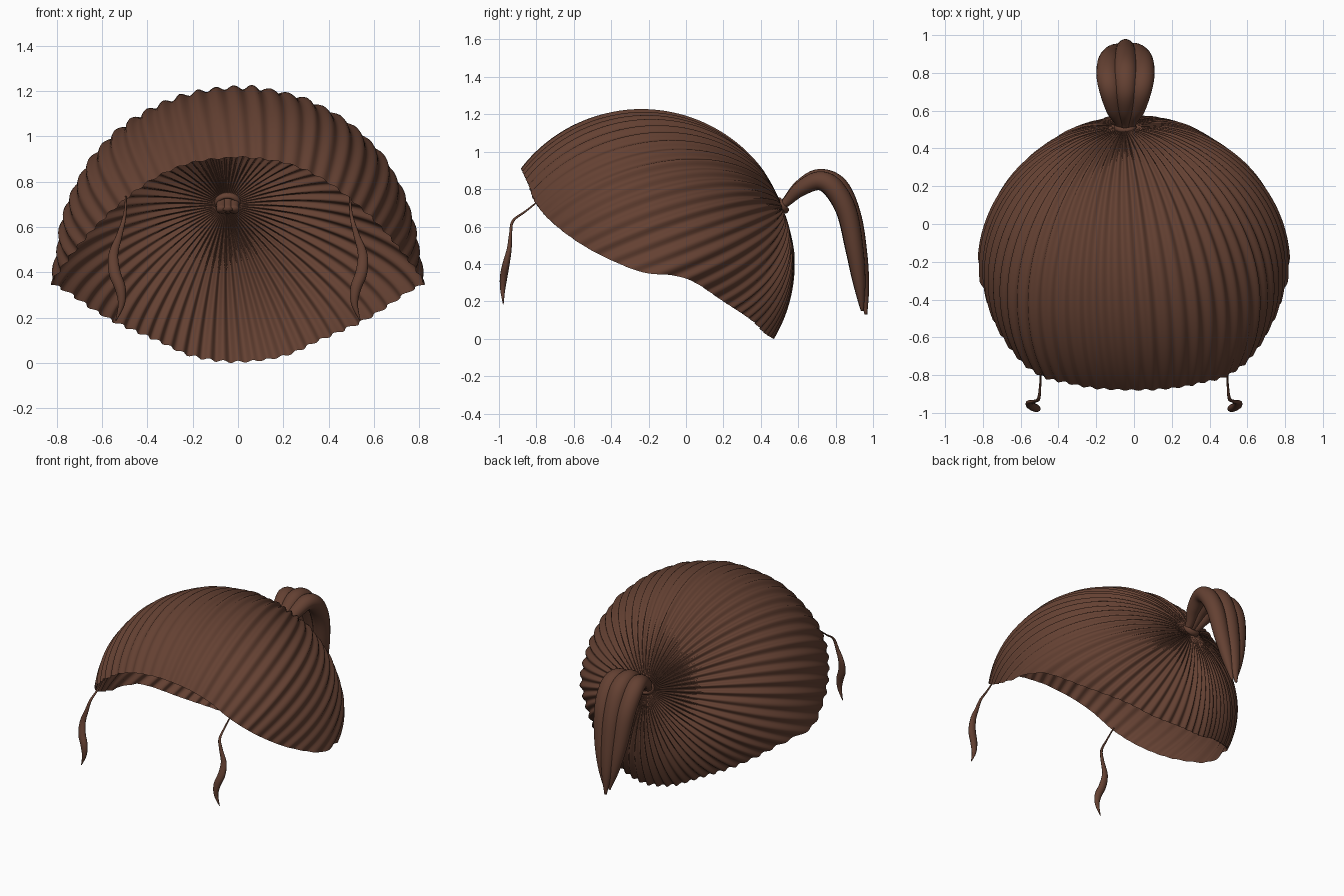
import bpy, bmesh, math, random
from mathutils import Vector

if "Cube" in bpy.data.objects:
    bpy.data.objects.remove(bpy.data.objects["Cube"])

random.seed(4)
brown = bpy.data.materials.new("chestnut_brown")
brown.diffuse_color = (0.127, 0.052, 0.032, 1)
brown.use_nodes = True
brown.node_tree.nodes["Principled BSDF"].inputs["Base Color"].default_value = brown.diffuse_color


def finish(name, bm):
    me = bpy.data.meshes.new(name)
    bm.to_mesh(me)
    bm.free()
    me.materials.append(brown)
    for p in me.polygons:
        p.use_smooth = True
    ob = bpy.data.objects.new(name, me)
    bpy.context.collection.objects.link(ob)
    return ob


def catmull(pts, u):
    """Smooth point on an open path, u in 0..1; works on tuples of any length."""
    s = u * (len(pts) - 1)
    i = min(int(s), len(pts) - 2)
    f = s - i
    p = [pts[min(max(i + k, 0), len(pts) - 1)] for k in (-1, 0, 1, 2)]
    return [0.5 * (2 * b + (c - a) * f + (2 * a - 5 * b + 4 * c - d) * f * f
                   + (3 * b - a - 3 * c + d) * f ** 3) for a, b, c, d in zip(*p)]


def strand(name, path, steps=40, sides=14):
    """Tapered lock; path rows are x, y, z, half width (x), half thickness."""
    bm = bmesh.new()
    rings = []
    for k in range(steps + 1):
        u = k / steps
        x, y, z, w, t = catmull(path, u)
        a = Vector(catmull(path, max(u - 0.01, 0))[:3])
        b = Vector(catmull(path, min(u + 0.01, 1))[:3])
        tan = (b - a).normalized()
        side = (Vector((1, 0, 0)) - tan * tan.x).normalized()
        nor = tan.cross(side)
        rings.append([bm.verts.new(Vector((x, y, z)) + side * w * math.cos(q) + nor * t * math.sin(q))
                      for q in (2 * math.pi * j / sides for j in range(sides))])
    for r0, r1 in zip(rings, rings[1:]):
        for j in range(sides):
            n = (j + 1) % sides
            bm.faces.new((r0[j], r0[n], r1[n], r1[j]))
    bm.faces.new(rings[0][::-1])
    bm.faces.new(rings[-1])
    bmesh.ops.recalc_face_normals(bm, faces=bm.faces)
    return finish(name, bm)


# --- Hair cap: spherical shell combed toward a gathering point at the back ---
C, R, RIBS = Vector((0, -0.25, 0.40)), 0.82, 60
pole = (Vector((-0.05, 0.50, 0.69)) - C).normalized()
ax = Vector((1, 0, 0))
ax = (ax - pole * ax.dot(pole)).normalized()
ay = pole.cross(ax)

# Hairline, from the forehead round the ear to the nape
half = [(0, -.88, .91), (.2, -.87, .885), (.36, -.84, .82), (.5, -.8, .72), (.63, -.69, .6),
        (.74, -.5, .47), (.82, -.25, .36), (.80, -.08, .34), (.74, .04, .305),
        (.58, .2, .2), (.36, .35, .1), (.2, .42, .03), (0, .46, .005)]
loop = half + [(-x, y, z) for x, y, z in half[-2::-1]]
rim = []
for k in range(240):
    d = Vector(catmull(loop, k / 240)) - C
    n = d.normalized()
    rim.append((math.atan2(n.dot(ay), n.dot(ax)) % math.tau, pole.angle(n), d.length))
rim.sort()
rim = [(rim[-1][0] - math.tau, *rim[-1][1:])] + rim + [(rim[0][0] + math.tau, *rim[0][1:])]


def rim_at(az):
    for a, b in zip(rim, rim[1:]):
        if a[0] <= az <= b[0]:
            f = (az - a[0]) / max(b[0] - a[0], 1e-9)
            return a[1] + (b[1] - a[1]) * f, a[2] + (b[2] - a[2]) * f


COLS, ROWS = RIBS * 8, 44
depth = [random.uniform(0.006, 0.014) for _ in range(RIBS)]
bm = bmesh.new()
tip = bm.verts.new(C + pole * R)
cols = []
for c in range(COLS):
    az = math.tau * c / COLS
    end, rr = rim_at(az)
    wave = math.cos(az * RIBS)
    amp = depth[((c + 4) // 8) % RIBS]
    wave = wave * amp if wave > 0 else wave * 0.010
    col = []
    for k in range(1, ROWS + 1):
        t = k / ROWS
        th = end * t
        fade = min(1, th / 0.3) * (1 - 0.5 * max(0, th - 1.3))
        r = R + (rr - R) * t ** 3 + wave * fade
        d = pole * math.cos(th) + (ax * math.cos(az) + ay * math.sin(az)) * math.sin(th)
        col.append(bm.verts.new(C + d * r))
    cols.append(col)
for c in range(COLS):
    a, b = cols[c], cols[(c + 1) % COLS]
    bm.faces.new((tip, a[0], b[0]))
    for k in range(ROWS - 1):
        bm.faces.new((a[k], a[k + 1], b[k + 1], b[k]))
finish("hair_cap", bm)

# --- Ponytail: three fat locks that bulge over the arch and meet at the tip ---
arch = [(.455, .675), (.53, .725), (.61, .80), (.71, .845), (.80, .80), (.87, .66), (.91, .46), (.935, .28), (.95, .13)]
width = [.022, .026, .044, .056, .062, .060, .052, .036, .008]
spread = [.3, .33, .66, .90, 1.0, .95, .75, .45, .15]
for name, off, lift, drop in (("left", -.092, -.012, .03), ("middle", 0, .012, 0), ("right", .092, -.008, .02)):
    path = []
    for k, ((y, z), w, s) in enumerate(zip(arch, width, spread)):
        g = lift * min(1, k / 3)
        path.append((-.045 + off * s, y + (g if k > 3 else 0), z + (g if k < 5 else 0) + drop * k / 8,
                     w, w * 0.9))
    strand("ponytail_lock_" + name, path, 56, 20)

# --- Hair tie round the base of the ponytail ---
bm = bmesh.new()
centre = Vector((-.047, .513, .712))
n = Vector((0, .8, .6))
u, v = Vector((1, 0, 0)), Vector((0, -.6, .8))
ring = []
for i in range(32):
    a = math.tau * i / 32
    out = u * math.cos(a) * 1.25 + v * math.sin(a)
    ring.append([bm.verts.new(centre + out * (.036 + .012 * math.cos(q)) + n * .02 * math.sin(q))
                 for q in (math.tau * j / 10 for j in range(10))])
for i in range(32):
    for j in range(10):
        r0, r1, m = ring[i], ring[(i + 1) % 32], (j + 1) % 10
        bm.faces.new((r0[j], r1[j], r1[m], r0[m]))
bmesh.ops.recalc_face_normals(bm, faces=bm.faces)
finish("hair_tie", bm)

# --- Loose wavy wisps hanging in front of each temple ---
wisp = [(.495, -.79, .735, .004, .004), (.497, -.86, .68, .006, .005), (.505, -.925, .63, .009, .007),
        (.525, -.938, .56, .014, .008), (.55, -.945, .48, .021, .013), (.545, -.962, .40, .026, .019),
        (.52, -.975, .33, .024, .020), (.515, -.98, .26, .015, .013), (.54, -.977, .185, .002, .002)]
for name, sx in (("right", 1), ("left", -1)):
    strand("temple_wisp_" + name, [(sx * p[0], *p[1:]) for p in wisp], 48, 12)
